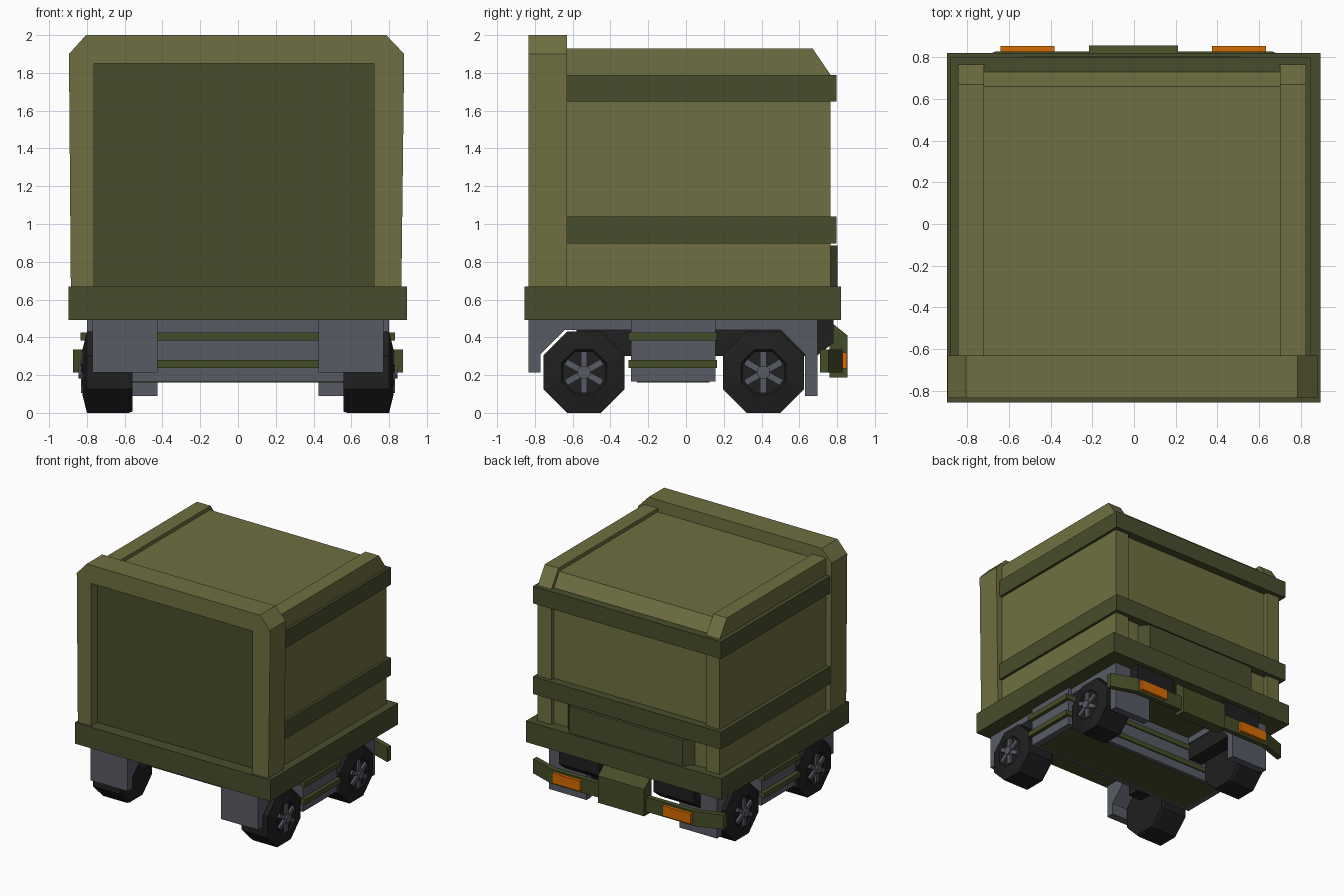
import bpy, bmesh, math
from mathutils import Matrix

if "Cube" in bpy.data.objects:
    bpy.data.objects.remove(bpy.data.objects["Cube"])


def material(name, rgb):
    m = bpy.data.materials.new(name)
    m.diffuse_color = (*rgb, 1)
    m.use_nodes = True
    m.node_tree.nodes["Principled BSDF"].inputs["Base Color"].default_value = m.diffuse_color
    return m


OLIVE = material("light olive", (0.160, 0.159, 0.054))
DARK = material("dark olive", (0.064, 0.073, 0.025))
GREEN = material("bumper green", (0.060, 0.076, 0.021))
GREY = material("frame grey", (0.098, 0.105, 0.130))
BLACK = material("tyre black", (0.014, 0.014, 0.014))
ORANGE = material("lamp orange", (0.68, 0.150, 0.001))


def finish(name, bm, mat):
    bmesh.ops.recalc_face_normals(bm, faces=bm.faces)
    me = bpy.data.meshes.new(name)
    bm.to_mesh(me)
    bm.free()
    me.materials.append(mat)
    ob = bpy.data.objects.new(name, me)
    bpy.context.collection.objects.link(ob)
    return ob


def prism(name, pts, a, b, axis, mat):
    """Extrude a profile from a to b: axis x takes (y,z), y takes (x,z), z takes (x,y)."""
    place = {"x": lambda u, v, t: (t, u, v),
             "y": lambda u, v, t: (u, t, v),
             "z": lambda u, v, t: (u, v, t)}[axis]
    bm = bmesh.new()
    lo = [bm.verts.new(place(u, v, a)) for u, v in pts]
    hi = [bm.verts.new(place(u, v, b)) for u, v in pts]
    bm.faces.new(lo)
    bm.faces.new(hi)
    n = len(pts)
    for i in range(n):
        j = (i + 1) % n
        bm.faces.new((lo[i], lo[j], hi[j], hi[i]))
    return finish(name, bm, mat)


def box(name, x, y, z, mat):
    return prism(name, [(x[0], y[0]), (x[1], y[0]), (x[1], y[1]), (x[0], y[1])],
                 z[0], z[1], "z", mat)


# Platform and cargo body
box("platform", (-0.898, 0.895), (-0.855, 0.82), (0.493, 0.668), DARK)
prism("cargo_core", [(-0.64, 0.66), (-0.64, 1.90), (0.66, 1.90), (0.73, 1.79), (0.73, 0.66)],
      -0.73, 0.71, "x", OLIVE)
side = [(-0.64, 0.66), (-0.64, 1.93), (0.67, 1.93), (0.765, 1.79), (0.765, 0.66)]
prism("left_wall", side, -0.845, -0.72, "x", OLIVE)
prism("right_wall", side, 0.70, 0.825, "x", OLIVE)

# Bands around the body
for name, z in (("lower_band", (0.897, 1.04)), ("upper_band", (1.648, 1.79))):
    box(name, (-0.88, 0.847), (-0.635, 0.798), z, DARK)

# Front arch with recessed panel
prism("front_arch", [(-0.885, 0.66), (-0.895, 1.90), (-0.805, 2.0), (0.785, 2.0),
                     (0.88, 1.90), (0.865, 0.66), (0.72, 0.66), (0.72, 1.85),
                     (-0.762, 1.85), (-0.762, 0.66)], -0.835, -0.63, "y", OLIVE)
box("front_panel", (-0.775, 0.73), (-0.755, -0.63), (0.66, 1.86), DARK)

# Rear step with chamfered ends
prism("rear_step", [(-0.60, 0.72), (-0.53, 0.803), (0.51, 0.803), (0.58, 0.72)],
      0.66, 0.885, "z", DARK)

# Central chassis box, wrap-around rails and belly plate
box("chassis_box", (-0.80, 0.80), (-0.29, 0.155), (0.165, 0.50), GREY)
for i, z in enumerate(((0.238, 0.28), (0.382, 0.425))):
    box(f"side_rail_{i}", (-0.835, 0.83), (-0.305, 0.165), z, GREEN)
box("belly_plate", (-0.75, 0.75), (-0.26, 0.125), (0.16, 0.168), DARK)


# Wheel: octagonal tyre, spokes and hub
def ring_solid(name, rings, n, y, z, sgn, mat):
    bm = bmesh.new()
    loops = []
    for x, r in rings:
        loops.append([bm.verts.new((sgn * x,
                                    y + r * math.cos((i + 0.5) * math.tau / n),
                                    z + r * math.sin((i + 0.5) * math.tau / n)))
                      for i in range(n)])
    for p, q in zip(loops, loops[1:]):
        for i in range(n):
            j = (i + 1) % n
            bm.faces.new((p[i], p[j], q[j], q[i]))
    bm.faces.new(loops[0])
    bm.faces.new(loops[-1])
    return finish(name, bm, mat)


def wheel(tag, y, sgn):
    zc = 0.215
    ring_solid(f"{tag}_tyre", [(0.558, 0.225), (0.58, 0.2325), (0.80, 0.2325),
                               (0.823, 0.13), (0.812, 0.12)], 8, y, zc, sgn, BLACK)
    ring_solid(f"{tag}_hub", [(0.80, 0.036), (0.845, 0.036)], 8, y, zc, sgn, GREY)
    bm = bmesh.new()
    for k in range(6):
        m = (Matrix.Translation((sgn * 0.818, y, zc))
             @ Matrix.Rotation((k + 0.5) * math.tau / 6, 4, "X")
             @ Matrix.Translation((0, 0.07, 0))
             @ Matrix.Diagonal((0.026, 0.08, 0.034, 1)))
        bmesh.ops.create_cube(bm, size=1, matrix=m)
    finish(f"{tag}_spokes", bm, GREY)


fender = [(-0.835, 0.50), (-0.835, 0.215), (-0.77, 0.215), (-0.77, 0.31), (-0.64, 0.44),
          (0.50, 0.44), (0.63, 0.31), (0.63, 0.09), (0.695, 0.09), (0.695, 0.50)]
strut = [(0.69, 0.50), (0.78, 0.50), (0.78, 0.37), (0.69, 0.30)]
for s, sd in ((-1, "left"), (1, "right")):
    # Fenders, inner wheel wells and wheels
    prism(f"{sd}_fender", fender, s * 0.427, s * 0.77, "x", GREY)
    box(f"{sd}_wheel_well", (s * 0.435, s * 0.565), (-0.58, 0.635), (0.30, 0.445), BLACK)
    wheel(f"{sd}_front", -0.54, s)
    wheel(f"{sd}_rear", 0.41, s)
    # Rear bumper wing, strut and lamp
    prism(f"{sd}_bumper_wing", [(s * 0.20, 0.785), (s * 0.20, 0.828), (s * 0.66, 0.828),
                                (s * 0.873, 0.755), (s * 0.873, 0.71), (s * 0.645, 0.785)],
          0.215, 0.335, "z", GREEN)
    prism(f"{sd}_bumper_strut", strut, s * 0.25, s * 0.62, "x", BLACK)
    lamp = (-0.64, -0.382) if s < 0 else (0.375, 0.632)
    box(f"{sd}_lamp", lamp, (0.815, 0.853), (0.235, 0.32), ORANGE)

# Rear bumper centre block
prism("bumper_centre", [(0.76, 0.47), (0.78, 0.47), (0.855, 0.41), (0.855, 0.187), (0.76, 0.187)],
      -0.215, 0.21, "x", GREEN)
